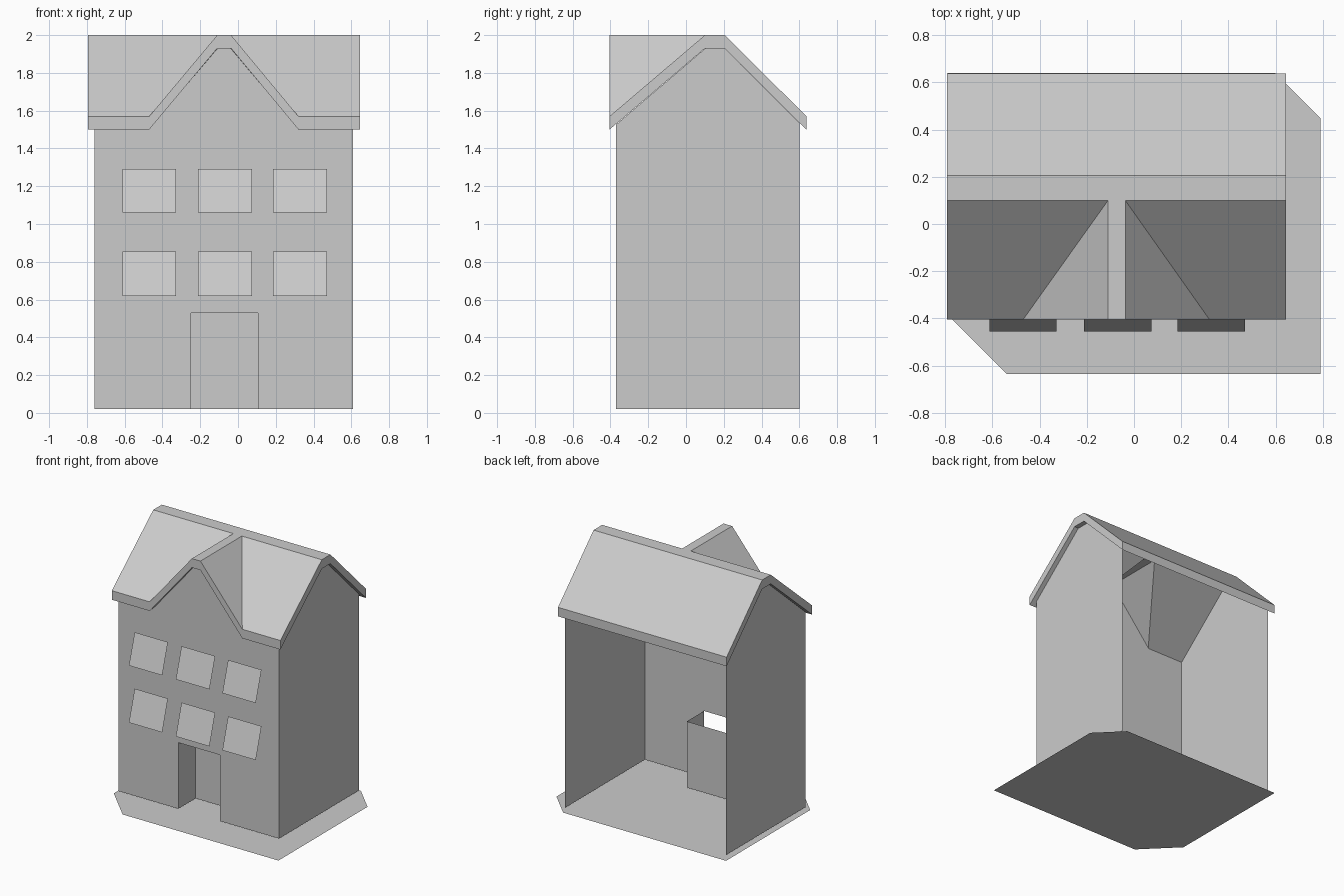
import bpy
import bmesh
from collections import Counter

cube = bpy.data.objects.get("Cube")
if cube:
    bpy.data.objects.remove(cube, do_unlink=True)

# Single flat grey
grey = bpy.data.materials.new("plain_grey")
grey.use_nodes = True
colour = (0.6, 0.6, 0.6, 1)
grey.diffuse_color = colour
grey.node_tree.nodes["Principled BSDF"].inputs["Base Color"].default_value = colour


def make(name, points, faces, fix_normals=False):
    mesh = bpy.data.meshes.new(name)
    mesh.from_pydata(points, [], faces)
    if fix_normals:
        bm = bmesh.new()
        bm.from_mesh(mesh)
        bmesh.ops.recalc_face_normals(bm, faces=bm.faces)
        bm.to_mesh(mesh)
        bm.free()
    mesh.materials.append(grey)
    obj = bpy.data.objects.new(name, mesh)
    bpy.context.scene.collection.objects.link(obj)
    return obj


def sheet(name, points):
    return make(name, points, [range(len(points))])


def front_sheet(name, outline, y):
    return sheet(name, [(x, y, z) for x, z in outline])


def rect(x0, x1, z0, z1):
    return [(x0, z0), (x1, z0), (x1, z1), (x0, z1)]


LEFT, RIGHT, FRONT, BACK, FLOOR = -0.76, 0.61, -0.37, 0.6, 0.02
DOOR_L, DOOR_R, DOOR_TOP, DOOR_BACK = -0.25, 0.105, 0.53, -0.16

# Ground plate with two clipped corners
sheet("ground_plate", [(-0.54, -0.635, 0), (0.79, -0.635, 0), (0.79, 0.45, 0),
                       (0.6, 0.64, 0), (-0.79, 0.64, 0), (-0.79, -0.385, 0)])

# Front wall with door notch and dormer gable
front_sheet("front_wall", [
    (LEFT, FLOOR), (DOOR_L, FLOOR), (DOOR_L, DOOR_TOP), (DOOR_R, DOOR_TOP),
    (DOOR_R, FLOOR), (RIGHT, FLOOR), (RIGHT, 1.526), (0.3, 1.526),
    (-0.037, 1.928), (-0.11, 1.928), (-0.45, 1.526), (LEFT, 1.526)], FRONT)

# Side walls with gables; the back is open
gable = [(FRONT, FLOOR), (BACK, FLOOR), (BACK, 1.535), (0.205, 1.928),
         (0.1, 1.928), (FRONT, 1.526)]
sheet("left_wall", [(RIGHT, y, z) for y, z in gable])
sheet("right_wall", [(LEFT, y, z) for y, z in reversed(gable)])

# Door recess, open on top
front_sheet("door_panel", rect(DOOR_L, DOOR_R, FLOOR, DOOR_TOP), DOOR_BACK)
for name, x in (("right_door_jamb", DOOR_L), ("left_door_jamb", DOOR_R)):
    sheet(name, [(x, FRONT, FLOOR), (x, DOOR_BACK, FLOOR),
                 (x, DOOR_BACK, DOOR_TOP), (x, FRONT, DOOR_TOP)])

# Tilted window panes, with plain panes on the inside
for row, (z0, z1) in enumerate(((0.62, 0.855), (1.06, 1.29))):
    for col, (x0, x1) in enumerate(((-0.612, -0.328), (-0.212, 0.075), (0.185, 0.47))):
        tag = f"{row}_{col}"
        sheet("window_" + tag, [(x0, -0.455, z0), (x1, -0.455, z0),
                                (x1, -0.385, z1), (x0, -0.385, z1)])
        front_sheet("inner_window_" + tag,
                    rect(x0 + 0.02, x1 - 0.02, z0 + 0.015, z1 - 0.01), FRONT + 0.004)

# Dormer window
front_sheet("dormer_window", [(-0.18, 1.625), (0.035, 1.625), (0.035, 1.83),
                              (0.01, 1.86), (-0.16, 1.86), (-0.18, 1.83)], FRONT - 0.004)

# Roof slab: main gable with a front dormer
EAVE, RIDGE, THICK = 1.57, 2.0, 0.07
ROOF_L, ROOF_R, Y0, Y1, Y2, Y3 = -0.793, 0.645, -0.405, 0.1, 0.205, 0.638
D0, D1, D2, D3 = -0.47, -0.11, -0.037, 0.32
top = [(ROOF_L, Y0, EAVE), (D0, Y0, EAVE), (D1, Y0, RIDGE), (D2, Y0, RIDGE),
       (D3, Y0, EAVE), (ROOF_R, Y0, EAVE),
       (ROOF_L, Y1, RIDGE), (D1, Y1, RIDGE), (D2, Y1, RIDGE), (ROOF_R, Y1, RIDGE),
       (ROOF_L, Y2, RIDGE), (ROOF_R, Y2, RIDGE),
       (ROOF_L, Y3, EAVE), (ROOF_R, Y3, EAVE)]
upper = [(0, 1, 7, 6), (1, 2, 7), (2, 3, 8, 7), (3, 4, 8), (4, 5, 9, 8),
         (6, 7, 8, 9, 11, 10), (10, 11, 13, 12)]
n = len(top)
bottom = [(x, y, z - THICK) for x, y, z in top]
lower = [tuple(i + n for i in reversed(f)) for f in upper]
edges = [(f[i - 1], f[i]) for f in upper for i in range(len(f))]
uses = Counter(frozenset(e) for e in edges)
rim = [(b, a, a + n, b + n) for a, b in edges if uses[frozenset((a, b))] == 1]
make("roof", top + bottom, upper + lower + rim, fix_normals=True)
